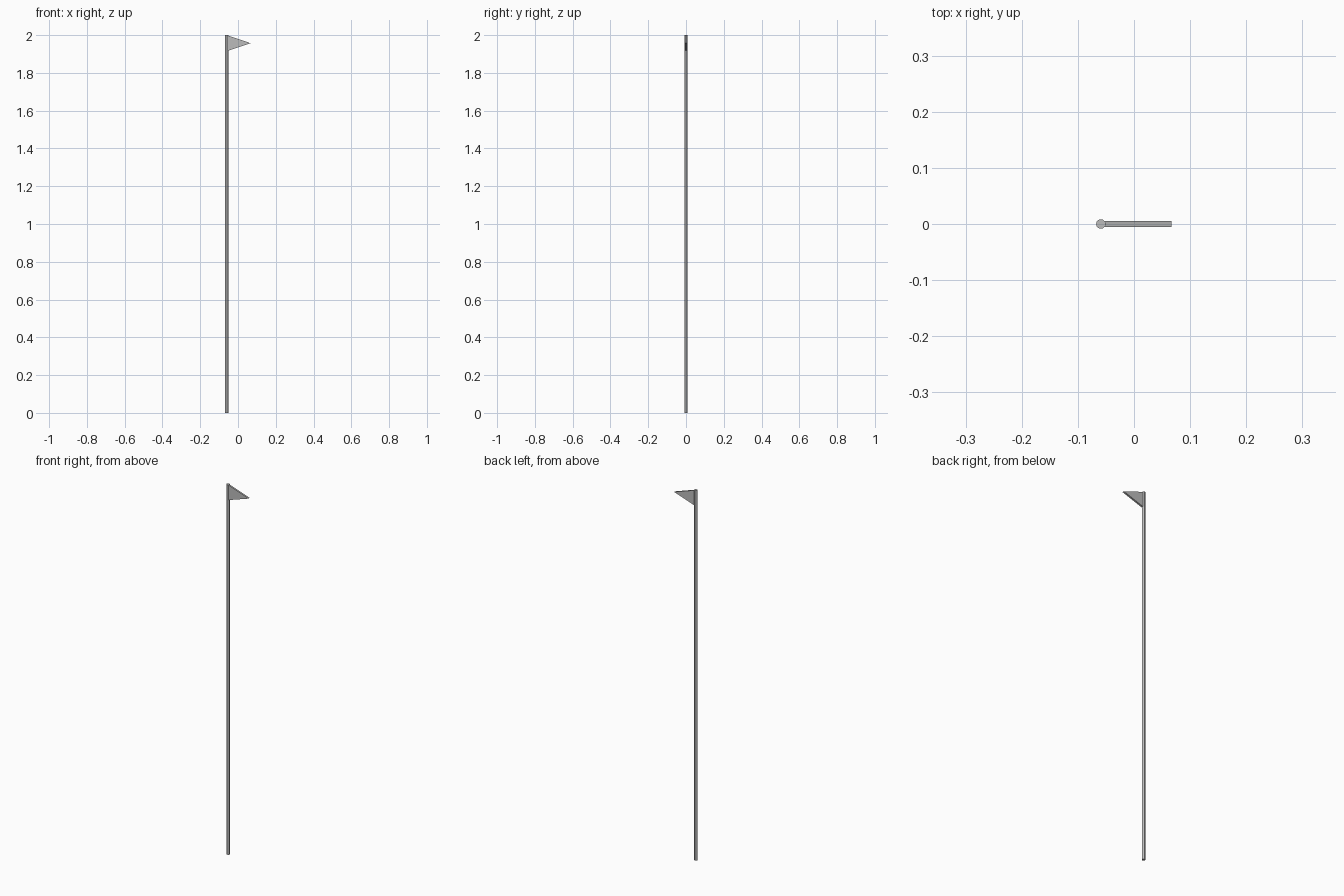
import bpy, bmesh

if "Cube" in bpy.data.objects:
    bpy.data.objects.remove(bpy.data.objects["Cube"])

POLE_X, POLE_R, HEIGHT = -0.059, 0.0085, 2.0

# Mid-grey finish shared by both parts
grey = bpy.data.materials.new("mid_grey")
grey.diffuse_color = (0.5, 0.5, 0.5, 1)
grey.use_nodes = True
grey.node_tree.nodes["Principled BSDF"].inputs["Base Color"].default_value = grey.diffuse_color

# Slim upright pole
bpy.ops.mesh.primitive_cylinder_add(vertices=12, radius=POLE_R, depth=HEIGHT,
                                    location=(POLE_X, 0, HEIGHT / 2))
pole = bpy.context.object
pole.name = "pole"
pole.data.materials.append(grey)
bpy.ops.object.shade_smooth_by_angle()

# Triangular pennant: profile in the xz plane, extruded through y
thickness = 0.01
profile = [(POLE_X, 1.915), (0.067, 1.957), (POLE_X, 2.0)]
bm = bmesh.new()
face = bm.faces.new([bm.verts.new((x, -thickness / 2, z)) for x, z in profile])
ext = bmesh.ops.extrude_face_region(bm, geom=[face])
bmesh.ops.translate(bm, vec=(0, thickness, 0),
                    verts=[v for v in ext["geom"] if isinstance(v, bmesh.types.BMVert)])
bmesh.ops.recalc_face_normals(bm, faces=bm.faces)
mesh = bpy.data.meshes.new("pennant")
bm.to_mesh(mesh)
bm.free()
mesh.materials.append(grey)
bpy.context.collection.objects.link(bpy.data.objects.new("pennant", mesh))
